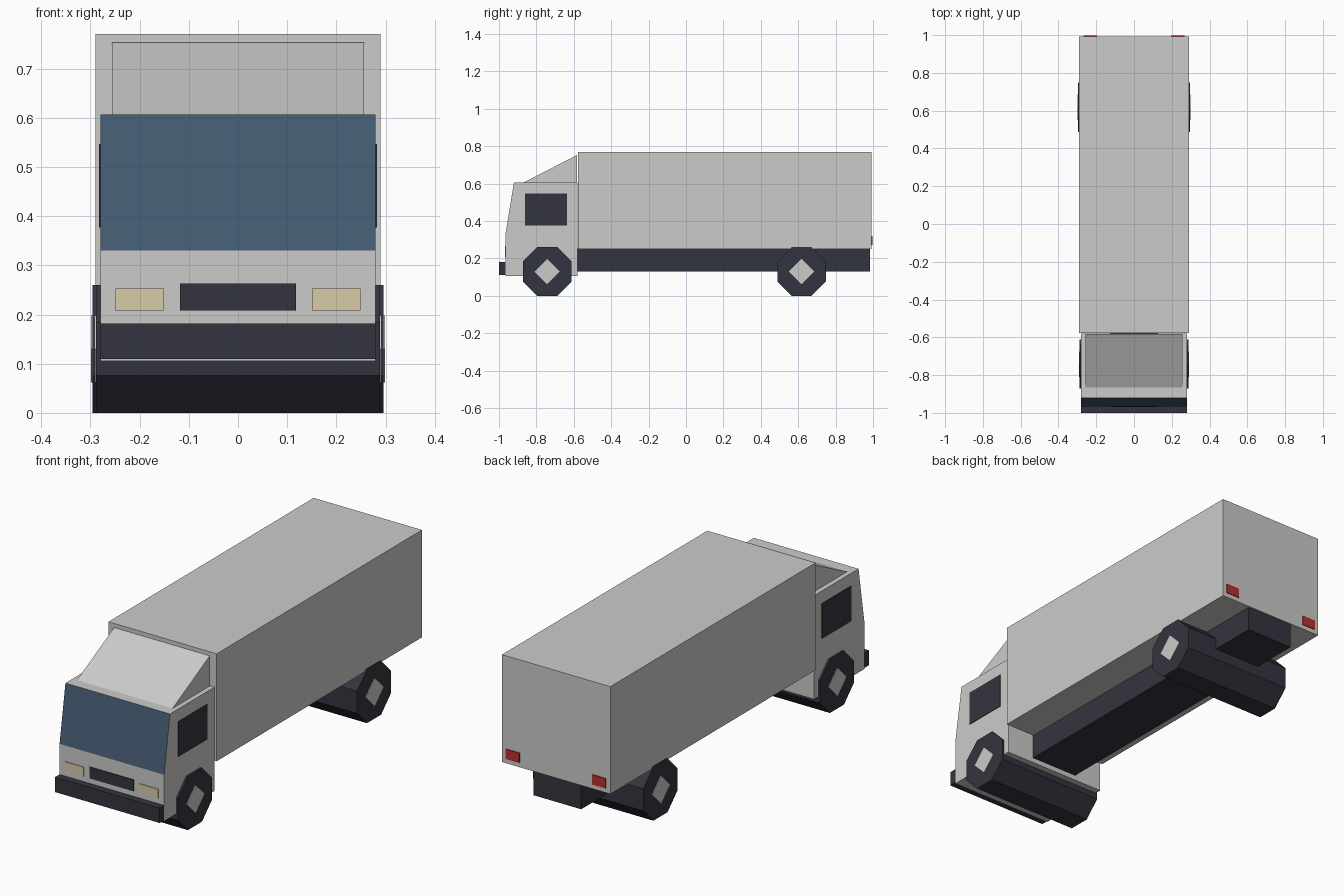
import bpy, bmesh, math

if "Cube" in bpy.data.objects:
    bpy.data.objects.remove(bpy.data.objects["Cube"])


def material(name, color):
    m = bpy.data.materials.new(name)
    m.diffuse_color = (*color, 1)
    m.use_nodes = True
    m.node_tree.nodes["Principled BSDF"].inputs["Base Color"].default_value = m.diffuse_color
    return m


GREY = material("light grey paint", (0.60, 0.60, 0.585))
DARK = material("dark rubber", (0.034, 0.034, 0.050))
GLASS = material("blue glass", (0.060, 0.110, 0.175))
LAMP = material("cream lamp", (0.69, 0.60, 0.38))
RED = material("red lamp", (0.48, 0.030, 0.030))


def prism(name, profile, x0, x1, mat):
    """Extrude a (y, z) outline from x0 to x1."""
    bm = bmesh.new()
    face = bm.faces.new([bm.verts.new((x0, y, z)) for y, z in profile])
    ext = bmesh.ops.extrude_face_region(bm, geom=[face])
    moved = [g for g in ext["geom"] if isinstance(g, bmesh.types.BMVert)]
    bmesh.ops.translate(bm, verts=moved, vec=(x1 - x0, 0, 0))
    bmesh.ops.recalc_face_normals(bm, faces=bm.faces)
    me = bpy.data.meshes.new(name)
    bm.to_mesh(me)
    bm.free()
    me.materials.append(mat)
    ob = bpy.data.objects.new(name, me)
    bpy.context.collection.objects.link(ob)
    return ob


def box(name, x, y, z, mat):
    return prism(name, [(y[0], z[0]), (y[1], z[0]), (y[1], z[1]), (y[0], z[1])], x[0], x[1], mat)


def polygon(n, radius, y, z, turn):
    return [(y + radius * math.cos(turn + math.tau * i / n),
             z + radius * math.sin(turn + math.tau * i / n)) for i in range(n)]


# Cargo body and the narrow frame rail under it
box("cargo_body", (-0.29, 0.29), (-0.577, 0.993), (0.25, 0.77), GREY)
box("chassis", (-0.128, 0.128), (-0.60, 0.985), (0.13, 0.252), DARK)

# Cab with a raked windshield
cab = prism("cab", [(-0.965, 0.105), (-0.58, 0.105), (-0.58, 0.607),
                    (-0.92, 0.607), (-0.965, 0.33)], -0.28, 0.28, GREY)
cab.data.materials.append(GLASS)
for p in cab.data.polygons:
    if p.normal.y < -0.5 and p.normal.z > 0.05:
        p.material_index = 1

# Roof wind deflector
prism("wind_deflector", [(-0.87, 0.605), (-0.582, 0.605), (-0.582, 0.753)], -0.256, 0.256, GREY)

# Bumper and grille
box("bumper", (-0.28, 0.28), (-1.0, -0.96), (0.11, 0.182), DARK)
box("grille", (-0.118, 0.118), (-0.969, -0.963), (0.208, 0.263), DARK)

# Paired lamps and side windows
for side, s in (("left", -1), ("right", 1)):
    box(f"headlight_{side}", (0.15 * s, 0.249 * s), (-0.969, -0.963), (0.208, 0.253), LAMP)
    box(f"tail_light_{side}", (0.195 * s, 0.268 * s), (0.991, 0.997), (0.272, 0.320), RED)
    box(f"side_window_{side}", (0.277 * s, 0.283 * s), (-0.86, -0.637), (0.377, 0.547), DARK)

# Eight-sided full-width wheels with diamond hubs
R = 0.13 / math.cos(math.pi / 8)
for end, y, half in (("front", -0.742, 0.289), ("rear", 0.618, 0.296)):
    prism(f"{end}_wheels", polygon(8, R, y, 0.13, math.pi / 8), -half, half, DARK)
    for side, s in (("left", -1), ("right", 1)):
        prism(f"{end}_hub_{side}", polygon(4, 0.068, y, 0.13, 0),
              (half - 0.003) * s, (half + 0.003) * s, GREY)
